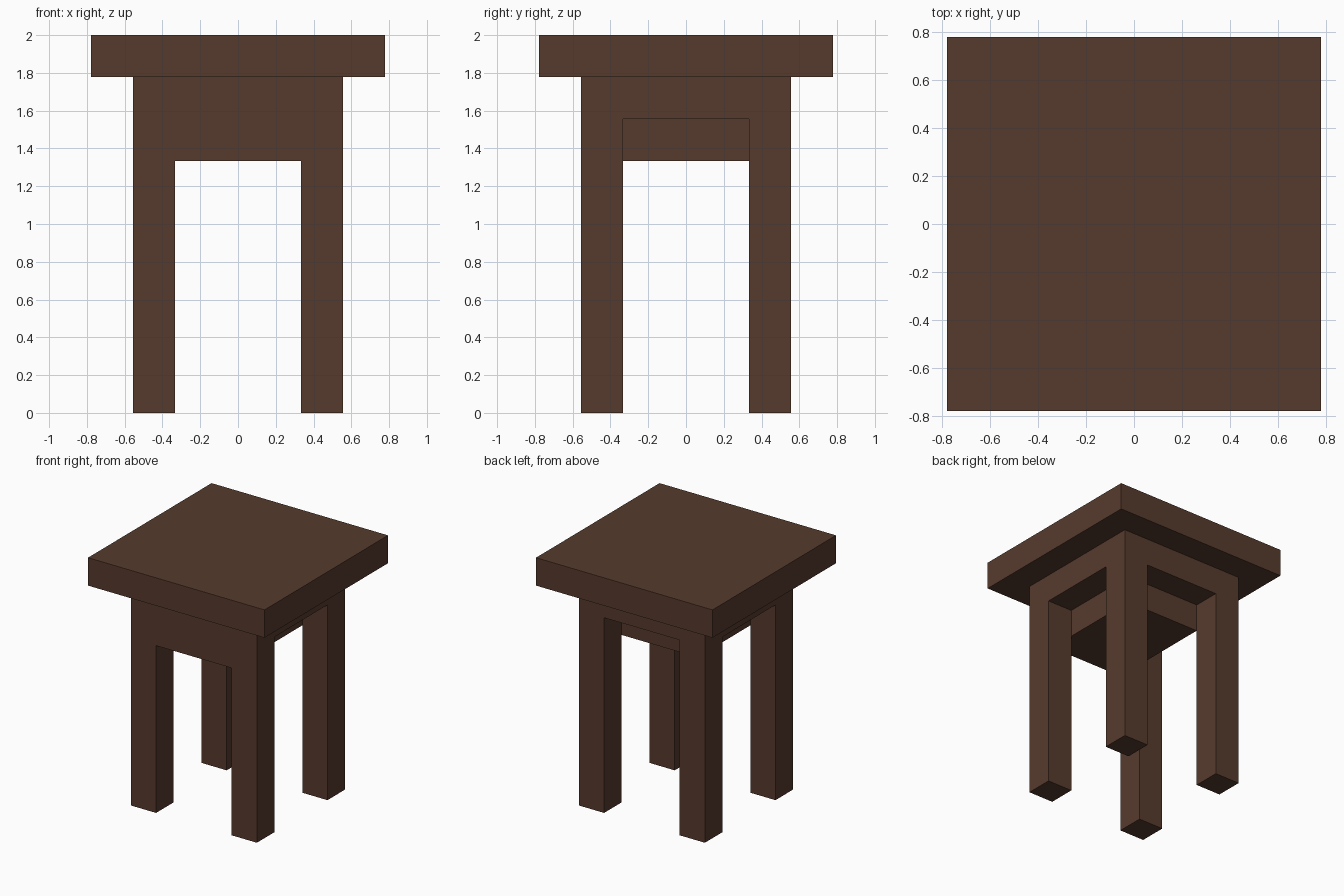
import bpy
import bmesh
from mathutils import Vector

cube = bpy.data.objects.get("Cube")
if cube:
    bpy.data.objects.remove(cube, do_unlink=True)

U = 2 / 9  # one block of the grid the stool is built on

# Dark wood colour
wood = bpy.data.materials.new("dark_wood")
wood.use_nodes = True
colour = (0.094, 0.043, 0.026, 1)
wood.diffuse_color = colour
bsdf = wood.node_tree.nodes["Principled BSDF"]
bsdf.inputs["Base Color"].default_value = colour
bsdf.inputs["Roughness"].default_value = 0.9


def box(name, low, high):
    """Flat-sided box between two corners given in blocks."""
    low, high = Vector(low) * U, Vector(high) * U
    mesh = bpy.data.meshes.new(name)
    bm = bmesh.new()
    bmesh.ops.create_cube(bm, size=1)
    bmesh.ops.scale(bm, vec=high - low, verts=bm.verts)
    bm.to_mesh(mesh)
    bm.free()
    mesh.materials.append(wood)
    obj = bpy.data.objects.new(name, mesh)
    obj.location = (low + high) / 2
    bpy.context.collection.objects.link(obj)
    return obj


# Square seat and the narrower frame below it
box("seat", (-3.5, -3.5, 8), (3.5, 3.5, 9))
box("upper_frame", (-2.5, -2.5, 7), (2.5, 2.5, 8))

# Lower core, running forward to sit flush as the deep front apron
box("core_and_front_apron", (-1.5, -2.5, 6), (1.5, 1.5, 7))

# Four corner legs
for side, x in (("left", 2), ("right", -2)):
    for end, y in (("front", -2), ("back", 2)):
        box(f"{end}_{side}_leg", (x - 0.5, y - 0.5, 0), (x + 0.5, y + 0.5, 7))
